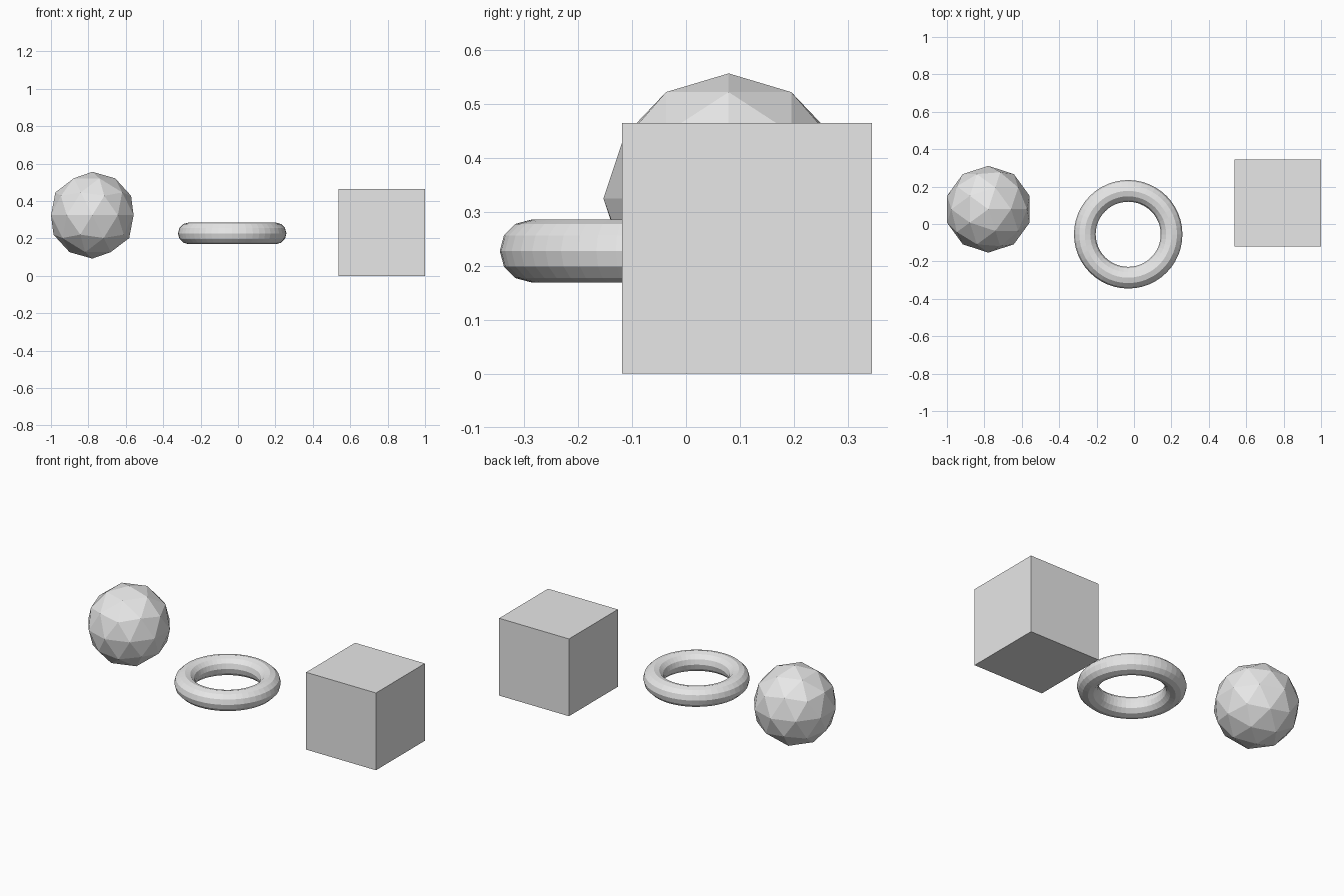
import bpy

default_cube = bpy.data.objects.get("Cube")
if default_cube:
    bpy.data.objects.remove(default_cube, do_unlink=True)

UNIT = 0.232  # shared radius of the three shapes

# One plain grey for everything
grey = bpy.data.materials.new("light grey")
grey.use_nodes = True
colour = (0.8, 0.8, 0.8, 1)
grey.diffuse_color = colour
for node in grey.node_tree.nodes:
    if node.type == "BSDF_PRINCIPLED":
        node.inputs["Base Color"].default_value = colour


def finish(name):
    """Name the newest shape, colour it and keep its faces flat."""
    part = bpy.context.object
    part.name = name
    part.data.materials.clear()
    part.data.materials.append(grey)
    bpy.ops.object.shade_flat()


# Faceted ball
bpy.ops.mesh.primitive_ico_sphere_add(
    subdivisions=2, radius=UNIT, location=(-0.779, 0.079, 0.324))
finish("faceted_ball")

# Ring lying flat
bpy.ops.mesh.primitive_torus_add(
    major_segments=48, minor_segments=12,
    major_radius=UNIT, minor_radius=UNIT / 4,
    location=(-0.031, -0.055, 0.227))
finish("ring")

# Box resting on the ground
bpy.ops.mesh.primitive_cube_add(size=2 * UNIT, location=(0.768, 0.113, UNIT))
finish("box")
